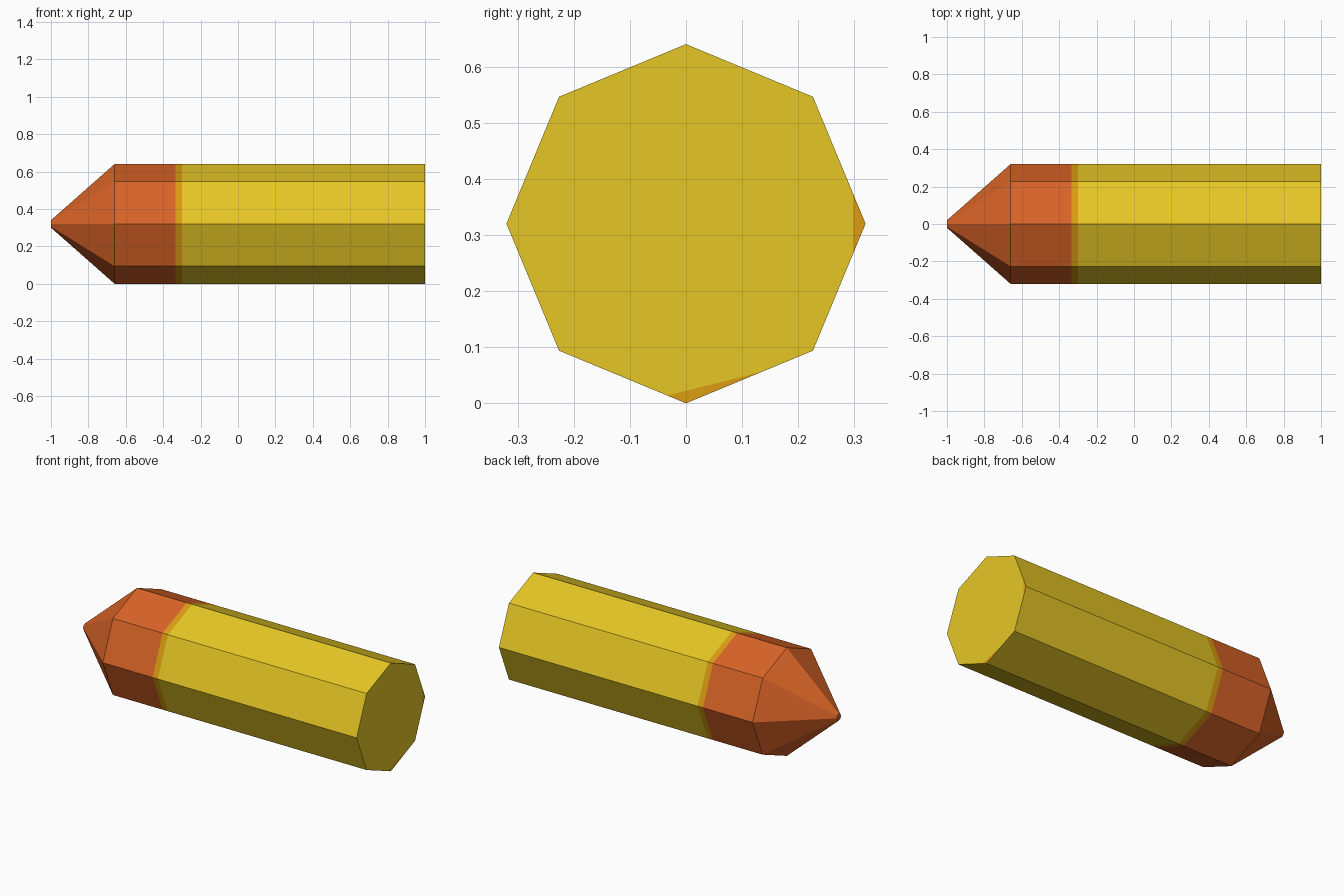
import bpy, bmesh, math
from mathutils import Vector

if "Cube" in bpy.data.objects:
    bpy.data.objects.remove(bpy.data.objects["Cube"])

R, SIDES = 0.32, 8


def material(name, srgb):
    m = bpy.data.materials.new(name)
    lin = [((c / 255 + 0.055) / 1.055) ** 2.4 if c > 10 else c / 255 / 12.92 for c in srgb]
    m.diffuse_color = (*lin, 1)
    m.use_nodes = True
    m.node_tree.nodes["Principled BSDF"].inputs["Base Color"].default_value = m.diffuse_color
    return m


yellow = material("yellow", (230, 199, 37))
amber = material("amber", (220, 156, 18))
orange = material("orange", (216, 99, 39))


def prism(name, stations, mats, rule):
    """Octagonal solid along x from (x, radius) stations; rule picks each face's material."""
    bm = bmesh.new()
    rings = []
    for x, r in stations:
        rings.append([bm.verts.new((x, r * math.cos(2 * math.pi * i / SIDES),
                                    R + r * math.sin(2 * math.pi * i / SIDES)))
                      for i in range(SIDES)])
    for a, b in zip(rings, rings[1:]):
        for i in range(SIDES):
            j = (i + 1) % SIDES
            bm.faces.new((a[i], a[j], b[j], b[i]))
    bm.faces.new(rings[0])
    end = bm.faces.new(rings[-1])
    # Cut the two small amber corner marks into the flat end
    for co, no in (((1, 0.298, 0), (0, 1, 0)), ((1, 0, 0.022), (0, -0.25, 1))):
        caps = [f for f in bm.faces if all(v.co.x > 0.999 for v in f.verts)]
        geom = caps + list({e for f in caps for e in f.edges}) + list({v for f in caps for v in f.verts})
        bmesh.ops.bisect_plane(bm, geom=geom, plane_co=co, plane_no=no)
    bmesh.ops.recalc_face_normals(bm, faces=bm.faces)
    for f in bm.faces:
        f.material_index = rule(f.calc_center_median())
    me = bpy.data.meshes.new(name)
    bm.to_mesh(me)
    bm.free()
    for m in mats:
        me.materials.append(m)
    ob = bpy.data.objects.new(name, me)
    bpy.context.collection.objects.link(ob)
    return ob


def colour(c):
    if c.x < -0.335:
        return 2
    if c.x < -0.30:
        return 1
    # corner marks on the flat end
    if c.x > 0.999 and (c.y > 0.298 or c.z < 0.022 + 0.25 * c.y and abs(c.y) < 0.1):
        return 1
    return 0


# Whole body: pointed nose, orange collar, amber band, yellow shaft
prism("pointed_shaft",
      [(-1, 0.02), (-0.66, R), (-0.335, R), (-0.30, R), (1, R)],
      [yellow, amber, orange], colour)
